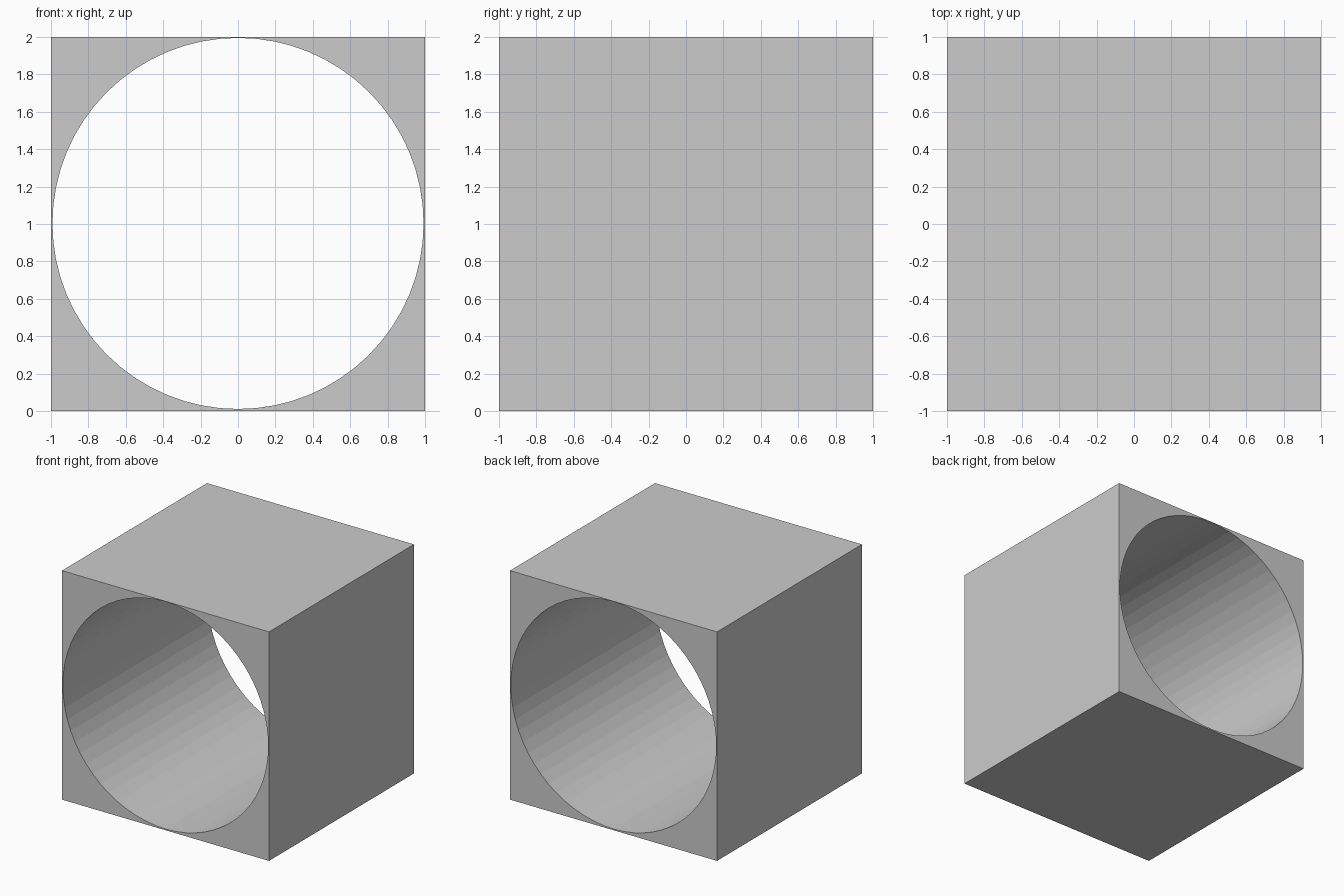
import bpy
from math import radians

if "Cube" in bpy.data.objects:
    bpy.data.objects.remove(bpy.data.objects["Cube"])

RADIUS = 0.992
CENTRE_Z = 1.003
SIDES = 64

# Solid cube standing on the ground
bpy.ops.mesh.primitive_cube_add(size=2, location=(0, 0, 1))
block = bpy.context.object
block.name = "bored_block"

# Round bore running front to back, almost touching the outer walls
bpy.ops.mesh.primitive_cylinder_add(vertices=SIDES, radius=RADIUS, depth=3,
                                    location=(0, 0, CENTRE_Z),
                                    rotation=(radians(90), 0, 0))
cutter = bpy.context.object
cutter.name = "bore_cutter"

# Cut the bore, then drop the cutter
bore = block.modifiers.new("bore", 'BOOLEAN')
bore.operation = 'DIFFERENCE'
bore.solver = 'EXACT'
bore.object = cutter
bpy.ops.object.select_all(action='DESELECT')
block.select_set(True)
bpy.context.view_layer.objects.active = block
bpy.ops.object.modifier_apply(modifier=bore.name)
bpy.data.objects.remove(cutter, do_unlink=True)
